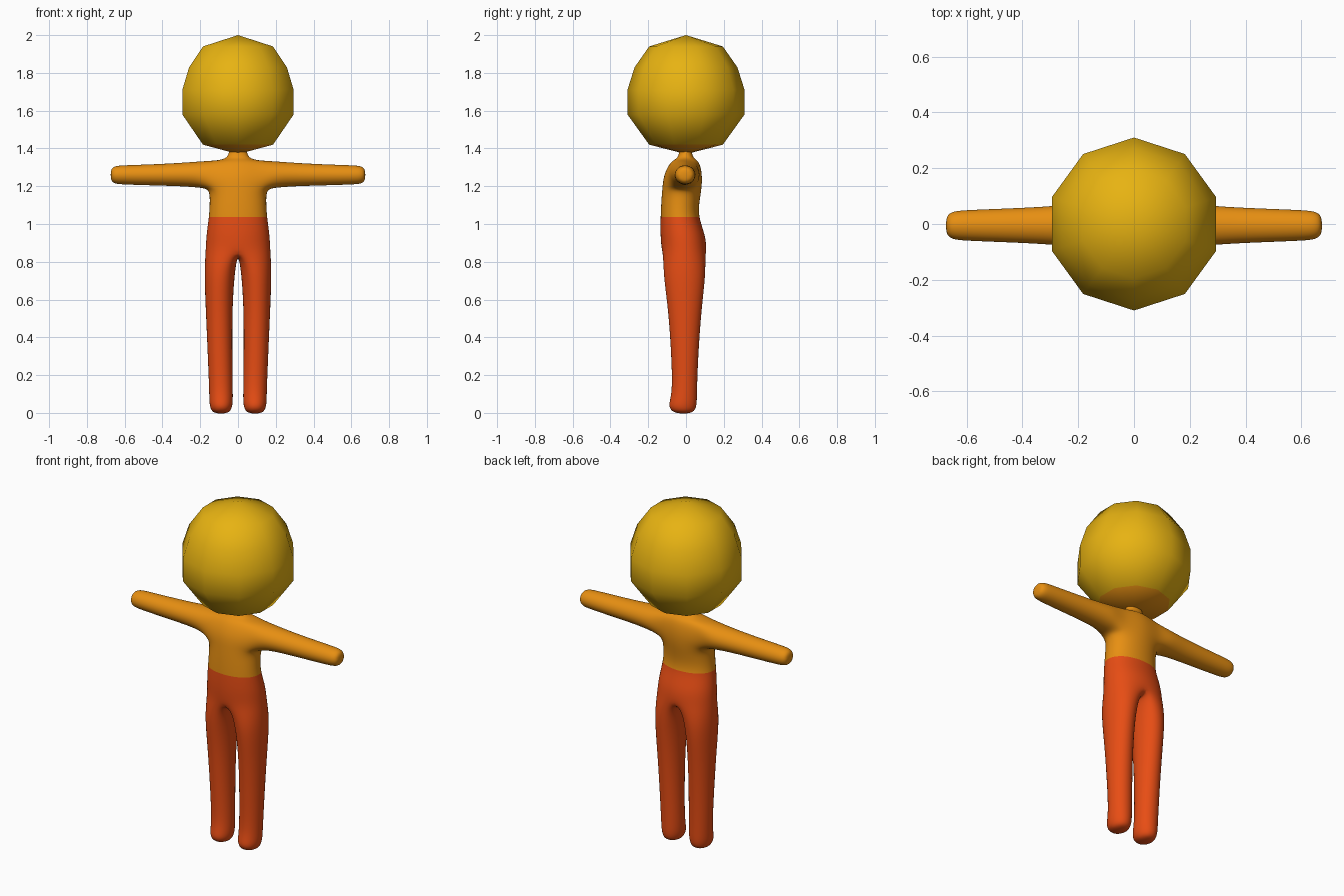
import bpy, bmesh, math

if "Cube" in bpy.data.objects:
    bpy.data.objects.remove(bpy.data.objects["Cube"])


def material(name, rgb):
    m = bpy.data.materials.new(name)
    m.diffuse_color = (*rgb, 1)
    m.use_nodes = True
    m.node_tree.nodes["Principled BSDF"].inputs["Base Color"].default_value = m.diffuse_color
    return m


skin = material("skin_orange", (0.80, 0.275, 0.006))
hair = material("hair_yellow", (0.80, 0.45, 0.006))
trousers = material("trouser_red", (0.80, 0.074, 0.007))


def finish(bm, name, mats):
    bmesh.ops.recalc_face_normals(bm, faces=bm.faces)
    for f in bm.faces:
        f.smooth = True
    me = bpy.data.meshes.new(name)
    bm.to_mesh(me)
    bm.free()
    ob = bpy.data.objects.new(name, me)
    bpy.context.collection.objects.link(ob)
    for m in mats:
        me.materials.append(m)
    return ob


def bridge(bm, a, b, closed=True, mat=0, skip=()):
    n = len(a)
    for i in range(n if closed else n - 1):
        if i not in skip:
            j = (i + 1) % n
            bm.faces.new((a[i], a[j], b[j], b[i])).material_index = mat


# Head: ten-sided ball, hair over everything but the underside
bm = bmesh.new()
profile = [(0.195, 1.42), (0.31, 1.58), (0.31, 1.71), (0.272, 1.83), (0.195, 1.94)]
rings = [[bm.verts.new((r * math.sin(k * math.pi / 5), r * math.cos(k * math.pi / 5), z))
          for k in range(10)] for r, z in profile]
for a, b in zip(rings, rings[1:]):
    bridge(bm, a, b)
for ring, z, mat in ((rings[0], 1.37, 1), (rings[-1], 2.0, 0)):
    pole = bm.verts.new((0, 0, z))
    for k in range(10):
        bm.faces.new((ring[k], ring[(k + 1) % 10], pole)).material_index = mat
finish(bm, "head", [hair, skin])

# Body: right half cage, mirrored and subdivided
bm = bmesh.new()
GROW8, GROW6 = 1 / 0.91, 1 / 0.84  # make up for subdivision shrinkage


def torso_ring(z, w, front, back):
    c, h = (front + back) / 2, (back - front) / 2 * GROW8
    w *= GROW8
    return [bm.verts.new((w * x, c + h * y, z))
            for x, y in ((0, -1), (0.74, -0.74), (1, 0), (0.74, 0.74), (0, 1))]


# Torso from the hips up to the neck
torso = [torso_ring(*p) for p in (
    (0.86, 0.170, -0.128, 0.110),
    (0.94, 0.167, -0.135, 0.102),
    (1.04, 0.152, -0.134, 0.064),
    (1.12, 0.148, -0.130, 0.070),
    (1.185, 0.150, -0.125, 0.082),
    (1.26, 0.150, -0.118, 0.086),
    (1.335, 0.125, -0.080, 0.070),
    (1.345, 0.052, -0.042, 0.036),
    (1.40, 0.044, -0.032, 0.028))]
for i, (a, b) in enumerate(zip(torso, torso[1:])):
    bridge(bm, a, b, closed=False, mat=1 if i < 2 else 0, skip=(1, 2) if i in (4, 5) else ())
lo, mid, hi = torso[4:7]
bm.verts.remove(mid[2])

# Arm out of the shoulder opening
ring = [lo[1], mid[1], hi[1], hi[2], hi[3], mid[3], lo[3], lo[2]]
for x, ry, rz, z in ((0.20, 0.080, 0.070, 1.262), (0.30, 0.068, 0.062, 1.262),
                     (0.45, 0.061, 0.056, 1.26), (0.61, 0.055, 0.051, 1.26),
                     (0.655, 0.050, 0.047, 1.26), (0.675, 0.030, 0.028, 1.26)):
    angles = [math.radians(225 - 45 * i) for i in range(8)]
    new = [bm.verts.new((x, -0.005 + ry * GROW8 * math.cos(t), z + rz * GROW8 * math.sin(t)))
           for t in angles]
    bridge(bm, ring, new)
    ring = new
bm.faces.new(ring)

# Leg below the hips, sharing a crotch point on the centre line
crotch = bm.verts.new((0, -0.01, 0.85))
ring = [crotch] + torso[0]
for z, inner, outer, front, back in (
        (0.74, 0.018, 0.179, -0.110, 0.094), (0.55, 0.030, 0.171, -0.085, 0.073),
        (0.30, 0.030, 0.160, -0.070, 0.057), (0.10, 0.027, 0.152, -0.065, 0.051),
        (0.035, 0.027, 0.152, -0.090, 0.050), (-0.006, 0.048, 0.132, -0.058, 0.032)):
    cx, rx = (inner + outer) / 2, (outer - inner) / 2 * GROW6
    cy, ry = (front + back) / 2, (back - front) / 2 * GROW6
    angles = [math.radians(180 + 60 * i) for i in range(6)]
    new = [bm.verts.new((cx + rx * math.cos(t), cy + ry * 1.12 * math.sin(t), z)) for t in angles]
    bridge(bm, ring, new, mat=1)
    ring = new
bm.faces.new(ring).material_index = 1

body = finish(bm, "body", [skin, trousers])
mirror = body.modifiers.new("mirror", "MIRROR")
mirror.use_clip = True
sub = body.modifiers.new("smooth", "SUBSURF")
sub.levels = sub.render_levels = 3
